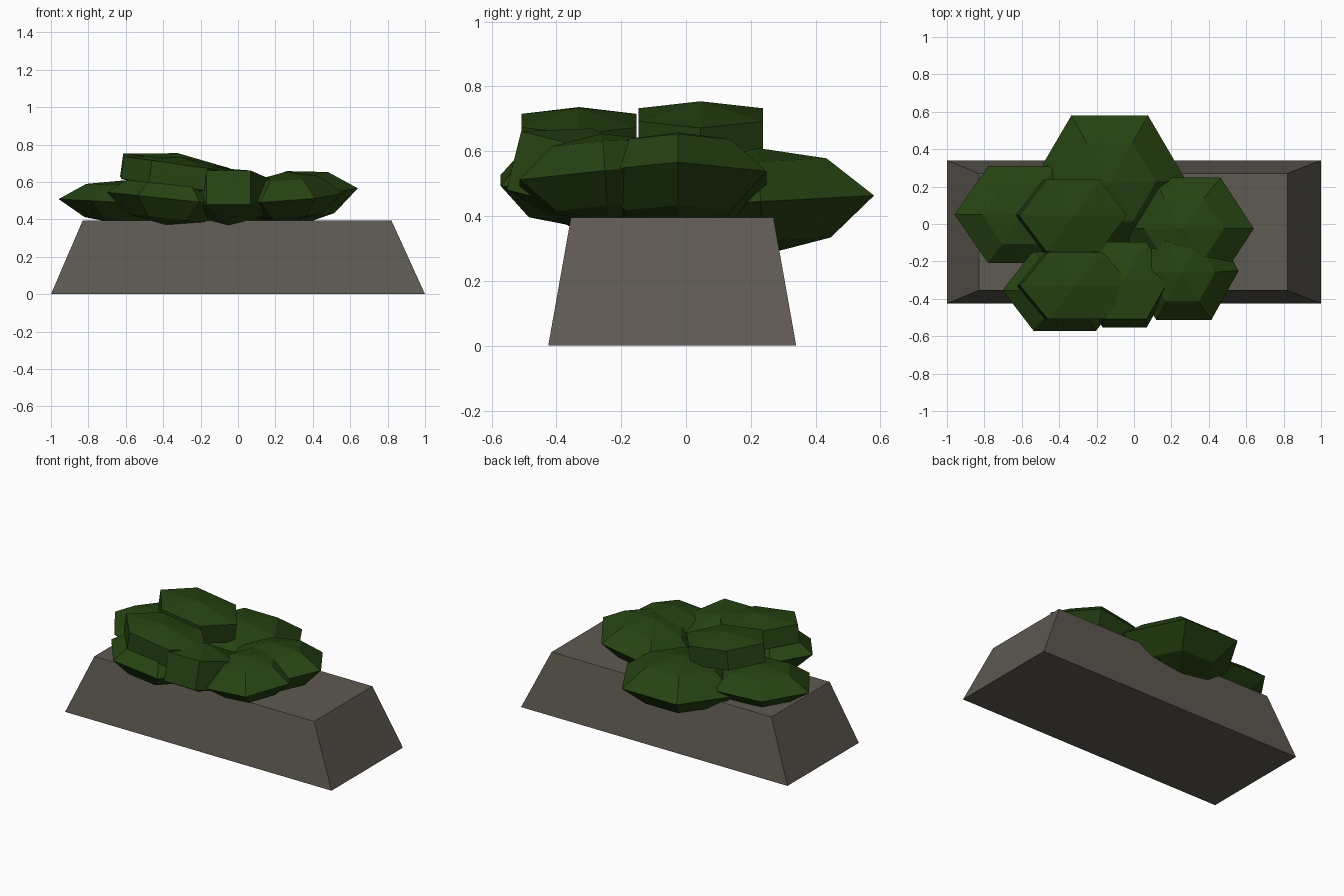
import bpy, bmesh, math
from mathutils import Matrix, Euler, Vector

if "Cube" in bpy.data.objects:
    bpy.data.objects.remove(bpy.data.objects["Cube"])


def material(name, rgb):
    m = bpy.data.materials.new(name)
    m.diffuse_color = (*rgb, 1)
    m.use_nodes = True
    m.node_tree.nodes["Principled BSDF"].inputs["Base Color"].default_value = m.diffuse_color
    return m


STONE = material("warm grey stone", (0.112, 0.102, 0.085))
LEAF = material("dark leaf green", (0.019, 0.055, 0.006))


def finish(bm, name, mat):
    bmesh.ops.recalc_face_normals(bm, faces=bm.faces)
    me = bpy.data.meshes.new(name)
    bm.to_mesh(me)
    bm.free()
    me.materials.append(mat)
    ob = bpy.data.objects.new(name, me)
    bpy.context.collection.objects.link(ob)
    return ob


def skin(bm, rings):
    """Join consecutive rings of vertices with quads."""
    n = len(rings[0])
    for a, b in zip(rings, rings[1:]):
        for i in range(n):
            j = (i + 1) % n
            bm.faces.new((a[i], a[j], b[j], b[i]))


# Tapered stone block
bm = bmesh.new()
rings = []
for x0, x1, y0, y1, z in ((-1, 1, -0.425, 0.34, 0), (-0.83, 0.82, -0.355, 0.27, 0.395)):
    rings.append([bm.verts.new((x, y, z)) for x, y in ((x0, y0), (x1, y0), (x1, y1), (x0, y1))])
skin(bm, rings)
bm.faces.new(rings[0])
bm.faces.new(rings[1])
finish(bm, "stone_base", STONE)

# Six-sided foliage lumps: (ring radius, ring height) between two poles
POINTED = ((0.6, -0.74), (1, 0), (0.6, 0.74))
BLUNT = ((1, -0.6), (1, 0.6))


def lump(name, centre, size, tilt, profile):
    bm = bmesh.new()
    rings = [[bm.verts.new((r * math.cos(k * math.pi / 3), r * math.sin(k * math.pi / 3), h))
              for k in range(6)] for r, h in profile]
    skin(bm, rings)
    for ring, h in ((rings[0], -1), (rings[-1], 1)):
        pole = bm.verts.new((0, 0, h))
        for i in range(6):
            bm.faces.new((ring[i], ring[(i + 1) % 6], pole))
    rot = Euler((math.radians(tilt[0]), math.radians(tilt[1]), 0)).to_matrix().to_4x4()
    bm.transform(Matrix.Translation(Vector(centre)) @ rot @ Matrix.Diagonal((*size, 1)))
    finish(bm, name, LEAF)


lump("foliage_back", (-0.13, 0.23, 0.445), (0.41, 0.405, 0.165), (3, 0), POINTED)
lump("foliage_left", (-0.60, 0.05, 0.49), (0.36, 0.30, 0.12), (0, 3), POINTED)
lump("foliage_top_back", (-0.335, 0.045, 0.65), (0.29, 0.222, 0.105), (0, 8), BLUNT)
lump("foliage_right", (0.285, -0.025, 0.51), (0.36, 0.315, 0.15), (0, -9), POINTED)
lump("foliage_front_left", (-0.37, -0.355, 0.51), (0.335, 0.25, 0.14), (0, 6), POINTED)
lump("foliage_top_front", (-0.32, -0.33, 0.635), (0.30, 0.205, 0.10), (0, 8), BLUNT)
lump("foliage_front_middle", (-0.05, -0.325, 0.52), (0.235, 0.245, 0.155), (-14, 0), BLUNT)
lump("foliage_front_right", (0.265, -0.25, 0.52), (0.295, 0.305, 0.135), (4, -4), POINTED)
